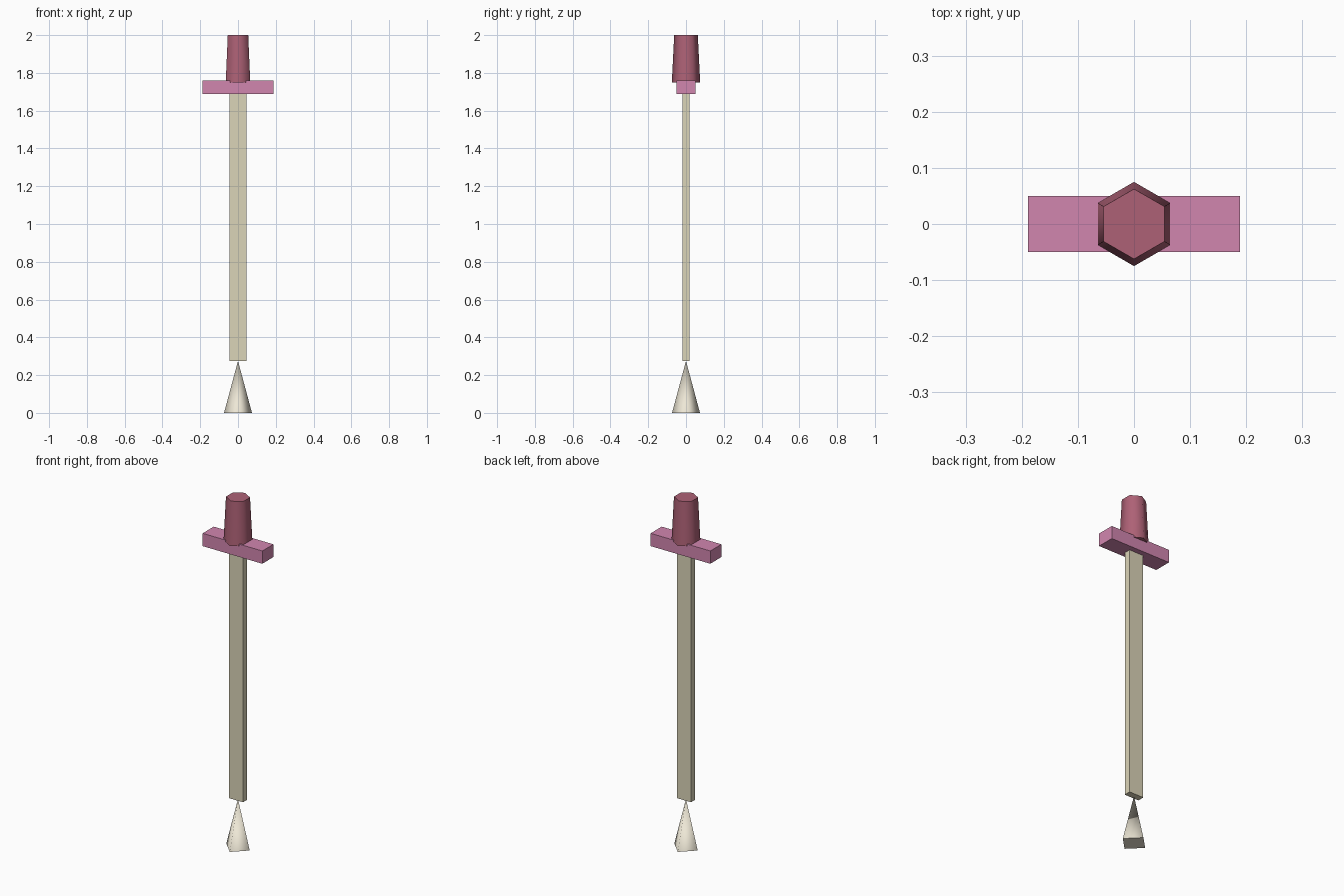
import bpy
import math

if "Cube" in bpy.data.objects:
    bpy.data.objects.remove(bpy.data.objects["Cube"])


def paint(obj, name, color):
    obj.name = name
    mat = bpy.data.materials.new(name + "_colour")
    mat.diffuse_color = (*color, 1)
    mat.use_nodes = True
    mat.node_tree.nodes["Principled BSDF"].inputs["Base Color"].default_value = mat.diffuse_color
    obj.data.materials.append(mat)


def box(name, size, z_low, color):
    bpy.ops.mesh.primitive_cube_add(size=1, location=(0, 0, z_low + size[2] / 2))
    obj = bpy.context.object
    obj.scale = size
    bpy.ops.object.transform_apply(location=False, rotation=False, scale=True)
    paint(obj, name, color)


def taper(name, sides, r_low, r_high, z_low, z_high, color):
    bpy.ops.mesh.primitive_cone_add(vertices=sides, radius1=r_low, radius2=r_high,
                                    depth=z_high - z_low,
                                    location=(0, 0, (z_low + z_high) / 2))
    obj = bpy.context.object
    # smooth sides, flat end caps
    for face in obj.data.polygons:
        face.use_smooth = abs(face.normal.z) < 0.9
    paint(obj, name, color)


# four-sided tip, point meeting the blade, corners on the x and y axes
taper("tip", 4, 0.074, 0.0, 0.0, 0.275, (0.85, 0.80, 0.67))
# flat blade
box("blade", (0.09, 0.038, 1.415), 0.275, (0.71, 0.66, 0.48))
# cross guard
box("guard", (0.377, 0.1, 0.073), 1.688, (0.64, 0.24, 0.43))
# six-sided tapered grip, corners on the y axis
taper("grip", 6, 0.075, 0.0625, 1.75, 2.0, (0.42, 0.12, 0.18))
